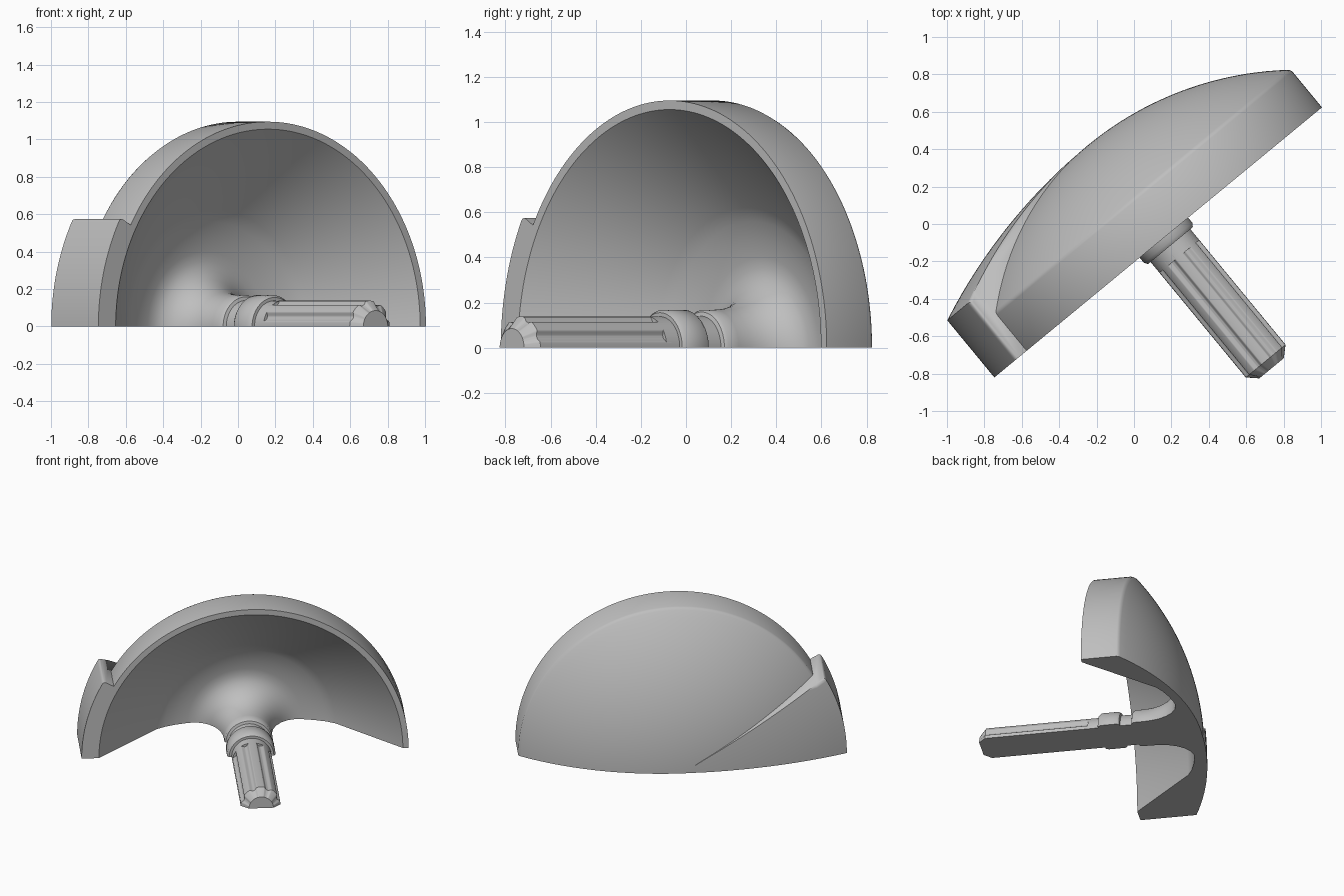
import bpy, bmesh
from math import pi, cos, sin, sqrt, radians

if "Cube" in bpy.data.objects:
    bpy.data.objects.remove(bpy.data.objects["Cube"])

grey = bpy.data.materials.new("plain grey")
grey.use_nodes = True
grey.diffuse_color = (0.52, 0.52, 0.52, 1)
grey.node_tree.nodes["Principled BSDF"].inputs["Base Color"].default_value = (0.52, 0.52, 0.52, 1)

APEX, RIM, TIP_R = 0.64, 1.095, 1.175


def dome(radius, r0, r1, steps):
    """Points (r, depth) on a spherical cap that peaks at APEX."""
    rs = [r0 + (r1 - r0) * i / steps for i in range(steps + 1)]
    return [(r, APEX - radius + sqrt(radius * radius - r * r)) for r in rs]


def swept(name, profile, start, end, steps, shape=None, bevel_count=0):
    """Turn a closed half profile about the y axis and cap both ends."""
    bm = bmesh.new()
    rings = []
    for i in range(steps + 1):
        a = start + (end - start) * i / steps
        ring = []
        for r, y in profile:
            k = shape(a, r) if shape else r
            ring.append(bm.verts.new((k * cos(a), y, k * sin(a))))
        rings.append(ring)
    n = len(profile)
    for a, b in zip(rings, rings[1:]):
        for j in range(n):
            k = (j + 1) % n
            if profile[j][0] > 0 or profile[k][0] > 0:
                bm.faces.new((a[j], a[k], b[k], b[j]))
    bm.faces.new(rings[0])
    bm.faces.new(rings[-1])
    # soften the outer edges of the first side wall
    if bevel_count:
        wall = [bm.edges.get((rings[0][j], rings[0][j + 1])) for j in range(bevel_count)]
        bmesh.ops.bevel(bm, geom=wall, offset=0.02, segments=3, profile=0.5, affect='EDGES')
    bmesh.ops.remove_doubles(bm, verts=bm.verts, dist=0.00001)
    bmesh.ops.recalc_face_normals(bm, faces=bm.faces)
    mesh = bpy.data.meshes.new(name)
    bm.to_mesh(mesh)
    bm.free()
    mesh.materials.append(grey)
    obj = bpy.data.objects.new(name, mesh)
    bpy.context.collection.objects.link(obj)
    obj.location = (0.16, -0.073, 0)
    obj.rotation_euler = (0, 0, radians(39.5))
    bpy.ops.object.select_all(action='DESELECT')
    obj.select_set(True)
    bpy.context.view_layer.objects.active = obj
    bpy.ops.object.shade_smooth_by_angle(angle=radians(35))
    return obj


# Domed shell with rounded rim, hollow inside, flared hub, groove and collar
outside = dome(1.77, 0, 1.078, 24) + [(1.089, 0.264), (RIM, 0.25)]
inside = [(RIM, 0), (1.055, 0), (1.045, 0.01),
          (0.62, 0.44), (0.56, 0.475), (0.48, 0.505), (0.4, 0.525), (0.35, 0.53),
          (0.3, 0.518), (0.25, 0.485), (0.21, 0.435), (0.185, 0.38), (0.172, 0.32), (0.168, 0.26)]
collar = [(0.168, 0.2), (0.158, 0.185), (0.14, 0.18), (0.14, 0.1), (0.158, 0.095), (0.168, 0.08),
          (0.168, -0.035), (0.155, -0.055), (0.138, -0.055), (0.138, -0.13), (0, -0.13)]
swept("domed_shell", outside + inside + collar, 0, pi, 96)

# Raised pointer wedge on one side of the shell
top = dome(2.95, 0.12, TIP_R, 14)
back = [(TIP_R, 0), (1.07, 0), (1.07, 0.1), (0.66, 0.47), (0.4, 0.57), (0.12, 0.6)]
swept("pointer_wedge", top + back, pi - radians(29.7), pi, 20, bevel_count=len(top))


# Shaft with narrow shallow flutes and a chamfered tip
def flutes(a, r):
    if r < 0.1:
        return r
    return r + 0.008 * max(-1, min(1, 2.2 * cos(8 * a) + 1))


swept("fluted_shaft", [(0, -0.1), (0.13, -0.1), (0.13, -0.855), (0.085, -0.905), (0, -0.905)],
      0, pi, 120, shape=flutes)
